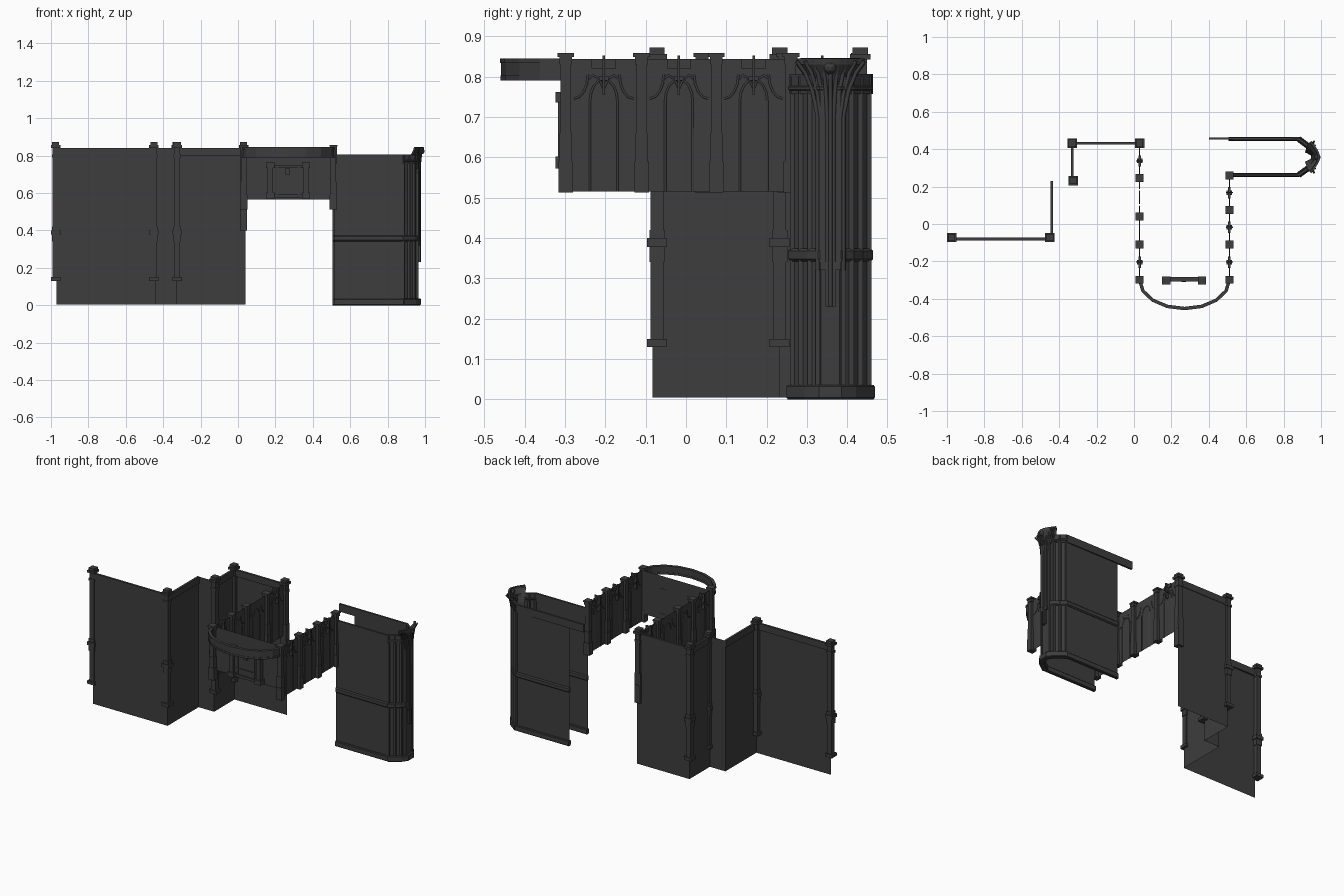
import bpy, bmesh
from math import cos, sin, pi
from mathutils import Vector

cube = bpy.data.objects.get("Cube")
if cube:
    bpy.data.objects.remove(cube, do_unlink=True)

stone = bpy.data.materials.new("dark_stone")
stone.use_nodes = True
grey = (0.047, 0.047, 0.047, 1)
stone.diffuse_color = grey
bsdf = stone.node_tree.nodes["Principled BSDF"]
bsdf.inputs["Base Color"].default_value = grey
bsdf.inputs["Roughness"].default_value = 0.8


def finish(name, bm):
    me = bpy.data.meshes.new(name)
    bmesh.ops.recalc_face_normals(bm, faces=bm.faces)
    bm.to_mesh(me)
    bm.free()
    me.materials.append(stone)
    ob = bpy.data.objects.new(name, me)
    bpy.context.collection.objects.link(ob)
    return ob


def add_box(bm, x, y, z0, z1, hx, hy):
    vs = bmesh.ops.create_cube(bm, size=1)["verts"]
    for v in vs:
        v.co = (x + v.co.x * 2 * hx, y + v.co.y * 2 * hy, z0 + (v.co.z + 0.5) * (z1 - z0))


def boxes(name, rows):
    bm = bmesh.new()
    for r in rows:
        add_box(bm, *r)
    finish(name, bm)


def sheet(name, path, z0, z1):
    """Single-surface wall standing on a plan path."""
    bm = bmesh.new()
    cols = [[bm.verts.new((x, y, z)) for z in (z0, z1)] for x, y in path]
    for a, b in zip(cols, cols[1:]):
        bm.faces.new((a[0], b[0], b[1], a[1]))
    finish(name, bm)


def band(name, path, z0, z1, half, chamfer=0.0):
    """Moulding with thickness that follows a plan path."""
    bm = bmesh.new()
    pts = [Vector(p) for p in path]
    section = [(-half, z0 + chamfer), (-half + chamfer, z0), (half - chamfer, z0), (half, z0 + chamfer),
               (half, z1 - chamfer), (half - chamfer, z1), (-half + chamfer, z1), (-half, z1 - chamfer)]
    if not chamfer:
        section = [(-half, z0), (half, z0), (half, z1), (-half, z1)]
    rings = []
    for i, p in enumerate(pts):
        d1 = (p - pts[i - 1]).normalized() if i else (pts[1] - p).normalized()
        d2 = (pts[i + 1] - p).normalized() if i < len(pts) - 1 else d1
        t = (d1 + d2).normalized()
        n = Vector((t.y, -t.x)) / max(0.5, t.dot(d1))
        rings.append([bm.verts.new((p.x + n.x * o, p.y + n.y * o, z)) for o, z in section])
    for a, b in zip(rings, rings[1:]):
        for k in range(len(section)):
            j = (k + 1) % len(section)
            bm.faces.new((a[k], a[j], b[j], b[k]))
    bm.faces.new(rings[0])
    bm.faces.new(rings[-1])
    finish(name, bm)


def ribs(name, paths, radius):
    """Thin rods along 3D paths."""
    cu = bpy.data.curves.new(name, "CURVE")
    cu.dimensions = "3D"
    cu.bevel_depth = radius
    cu.bevel_resolution = 1
    cu.use_fill_caps = True
    for path in paths:
        s = cu.splines.new("POLY")
        s.points.add(len(path) - 1)
        for pt, co in zip(s.points, path):
            pt.co = (*co, 1)
    ob = bpy.data.objects.new(name, cu)
    bpy.context.collection.objects.link(ob)
    cu.materials.append(stone)
    bpy.ops.object.select_all(action="DESELECT")
    ob.select_set(True)
    bpy.context.view_layer.objects.active = ob
    bpy.ops.object.convert(target="MESH")


# Tall screen walls on the left
sheet("left_screen_wall", [(-.97, -.083), (-.44, -.083), (-.44, .23), (-.33, .23),
                           (-.33, .436), (.04, .436)], .004, .84)
for i, run in enumerate([[(-.97, -.08), (-.45, -.08)], [(-.44, -.08), (-.44, .23)],
                         [(-.33, .23), (-.33, .43)], [(-.33, .432), (.03, .432)]]):
    band("left_cornice_%d" % i, run, .8, .842, .007)

# Square piers with base, belt and stepped cap
for i, (x, y, low) in enumerate([(-.975, -.072, .13), (-.45, -.072, .13), (-.325, .232, .13),
                                 (-.33, .432, .13), (.03, .432, .4)]):
    rows = [(x, y, low, .845, .016, .016), (x, y, .79, .805, .019, .019),
            (x, y, .842, .856, .025, .025), (x, y, .856, .872, .019, .019)]
    if low < .3:
        rows += [(x, y, low, .15, .025, .025), (x, y, .378, .4, .025, .025),
                 (x, y, .34, .378, .019, .019), (x, y, .4, .42, .019, .019)]
    else:
        rows.append((x, y, low, .515, .019, .019))
    boxes("corner_pier_%d" % i, rows)


# Traceried side walls
def lancet(x, yc, half, spring, tip):
    side = [(half * cos(t * pi / 8), spring + (tip - spring) * sin(t * pi / 8)) for t in range(5)]
    pts = [(half, .515)] + side
    return [(x, yc + a, z) for a, z in pts] + [(x, yc - a, z) for a, z in reversed(pts[:-1])]


def tracery_wall(name, x, piers, ornate_bays):
    sheet(name + "_wall", [(x, piers[0]), (x, piers[-1])], .515, .843)
    lines, finials, columns = [], [], []
    for bay, (a, b) in enumerate(zip(piers, piers[1:])):
        yc, half = (a + b) / 2, abs(a - b) / 2
        lines.append(lancet(x, yc, .034, .74, .793))
        for s in (-1, 1):
            # Half arches springing from the piers
            lines.append([(x, yc + s * (half - .02 - .035 * sin(t * pi / 8)),
                           .745 + .06 * (1 - cos(t * pi / 8))) for t in range(5)])
            if bay in ornate_bays:
                lines.append([(x, yc, .77), (x, yc + s * .012, .795),
                              (x, yc + s * .026, .803), (x, yc + s * .036, .795)])
        if bay in ornate_bays:
            finials += [(x, yc, .755, .852, .019, .003), (x, yc, .79, .80, .015, .012),
                        (x, yc, .82, .843, .007, .03)]
    for y in piers:
        columns += [(x, y, .512, .59, .02, .018), (x, y, .59, .845, .015, .013),
                    (x, y, .59, .66, .017, .015), (x, y, .83, .848, .018, .016),
                    (x, y, .848, .858, .021, .021)]
    ribs(name + "_tracery", lines, .003)
    boxes(name + "_finials", finials)
    boxes(name + "_piers", columns)


tracery_wall("right_tracery", .51, [.26, .075, -.11, -.298], (0, 1, 2))
tracery_wall("left_tracery", .03, [.43, .245, .04, -.11, -.298], (0, 3))

# Bowed front beam and the flat wall behind it
bow = [(.27 - .24 * cos(t * pi / 8), -.3 - .152 * sin(t * pi / 8)) for t in range(9)]
band("bowed_beam", bow, .79, .845, .006)
band("bowed_beam_top_lip", bow, .833, .845, .009)
band("bowed_beam_lower_lip", bow, .79, .802, .008)
sheet("front_wall", [(.03, -.282), (.51, -.282)], .565, .843)

# Wall niche with two small columns
niche = [(.267, -.291, .585, .75, .1, .008), (.267, -.298, .735, .75, .1, .01),
         (.267, -.298, .575, .592, .1, .01), (.267, -.303, .70, .732, .012, .008),
         (.267, -.301, .625, .632, .07, .004)]
for x in (.172, .363):
    niche += [(x, -.302, .572, .602, .022, .022), (x, -.302, .602, .735, .014, .015),
              (x, -.302, .735, .762, .022, .022)]
    niche += [(x + (.267 - x) * .4, -.3, .592, .735, .004, .004)]
boxes("wall_niche", niche)

# Tall rounded enclosure on the right
nose = [(.88, .262), (.94, .305), (.962, .335), (.962, .38), (.94, .41), (.88, .455)]
shell = [(.512, .262)] + nose + [(.505, .455)]
sheet("enclosure_wall", shell, .002, .803)
band("enclosure_plinth", shell, 0, .034, .011, .004)
band("enclosure_belt", shell, .342, .374, .009, .006)
band("enclosure_cornice", shell[:-1] + [(.40, .457)], .757, .806, .006)
band("enclosure_cornice_roll", nose, .765, .777, .011, .003)
band("nose_plinth", nose, 0, .036, .016, .004)

# Upright strips on the rounded end
uprights = []
for s in (-1, 1):
    for x, dy in ((.882, .095), (.912, .074), (.94, .052), (.958, .032)):
        uprights.append((x, .3585 + s * dy, .03, .80, .007, .006))
boxes("nose_uprights", uprights)

# Clustered shaft fanning out into a leafy capital
boxes("nose_shaft", [(.962, .358, .23, .79, .01, .012), (.965, .358, .32, .78, .007, .026)])
fan = []
for k in range(-4, 5):
    y, spread = .358 + k * .008, k * .013
    low = .23 if k == 0 else .32 + .02 * (abs(k) % 2)
    back = abs(k) * .006
    fan.append([(.972 - back * .4, y, low), (.972 - back * .4, y, .70),
                (.974 - back * .7, y + spread * .25, .765),
                (.979 - back, y + spread * .6, .81), (.986 - back, y + spread, .838)])
ribs("capital_ribs", fan, .0055)
bm = bmesh.new()
rows = [(.70, .962, .03), (.76, .966, .04), (.805, .974, .062), (.832, .988, .082), (.845, .99, .08)]
grid = [[bm.verts.new((fx - .045 * abs(u / 4) ** 1.5, .358 + u / 4 * w, z)) for u in range(-4, 5)]
        for z, fx, w in rows]
for a, b in zip(grid, grid[1:]):
    for i in range(8):
        bm.faces.new((a[i], a[i + 1], b[i + 1], b[i]))
leaf = finish("capital_leaf", bm)
thick = leaf.modifiers.new("thickness", "SOLIDIFY")
thick.thickness = .012
thick.offset = 0
bm = bmesh.new()
bmesh.ops.create_icosphere(bm, subdivisions=2, radius=.017)
bmesh.ops.translate(bm, verts=bm.verts, vec=(.981, .357, .823))
finish("capital_boss", bm)
